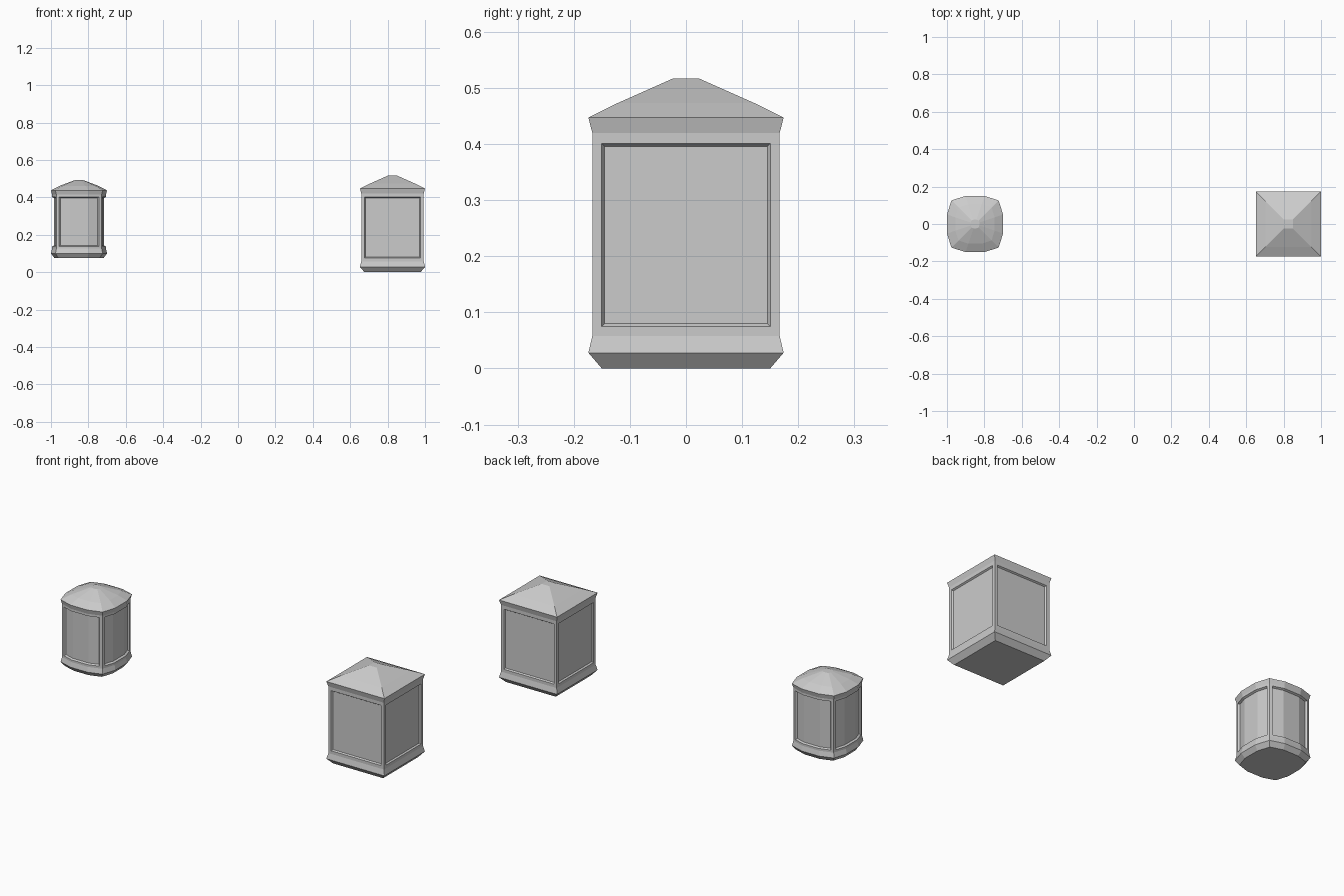
import bpy, bmesh
from mathutils import Matrix, Vector

if "Cube" in bpy.data.objects:
    bpy.data.objects.remove(bpy.data.objects["Cube"])


def lantern(name, cx, side, profile, panel_level, inset, depth):
    """side: (along, out) points of one side at unit size, corner first, next corner left out.
    profile: (scale, z) rings from bottom to top; panel_level: ring index where panels start."""
    bm = bmesh.new()
    # outline: one side repeated around four quarter turns
    outline = []
    for k in range(4):
        turn = Matrix.Rotation(k * 1.5707963, 3, 'Z')
        outline += [turn @ Vector((a, -o, 0)) for a, o in side]
    n, m = len(outline), len(side)
    rings = [[bm.verts.new((p.x * s, p.y * s, z)) for p in outline] for s, z in profile]
    panels = []
    for level in range(len(rings) - 1):
        lo, hi = rings[level], rings[level + 1]
        for i in range(n):
            j = (i + 1) % n
            f = bm.faces.new((lo[i], lo[j], hi[j], hi[i]))
            # everything between the corner strips is a panel
            if level == panel_level and 0 < i % m < m - 1:
                panels.append(f)
    bm.faces.new(rings[0][::-1])
    bm.faces.new(rings[-1])
    bm.normal_update()
    # recessed panels with a sloped frame
    bmesh.ops.inset_region(bm, faces=panels, thickness=inset, depth=-depth,
                           use_even_offset=True, use_boundary=True)
    mesh = bpy.data.meshes.new(name)
    bm.to_mesh(mesh)
    bm.free()
    obj = bpy.data.objects.new(name, mesh)
    obj.location.x = cx
    bpy.context.collection.objects.link(obj)
    return obj


# large square lantern: straight sides
lantern("square_lantern", 0.826,
        [(-1, 1), (-0.9, 1), (0.9, 1)],
        [(0.15, 0), (0.174, 0.028), (0.167, 0.058), (0.167, 0.075), (0.167, 0.401),
         (0.167, 0.42), (0.174, 0.447), (0.122, 0.473), (0.023, 0.517)],
        3, 0.005, 0.008)

# small lantern: each side bulges out in three facets
lantern("rounded_lantern", -0.85,
        [(-0.84, 0.84), (-0.74, 0.873), (-0.34, 1), (0.34, 1), (0.74, 0.873)],
        [(0.132, 0.076), (0.15, 0.1), (0.144, 0.126), (0.144, 0.138), (0.144, 0.402),
         (0.144, 0.414), (0.15, 0.437), (0.105, 0.461), (0.023, 0.492)],
        3, 0.005, 0.01)
